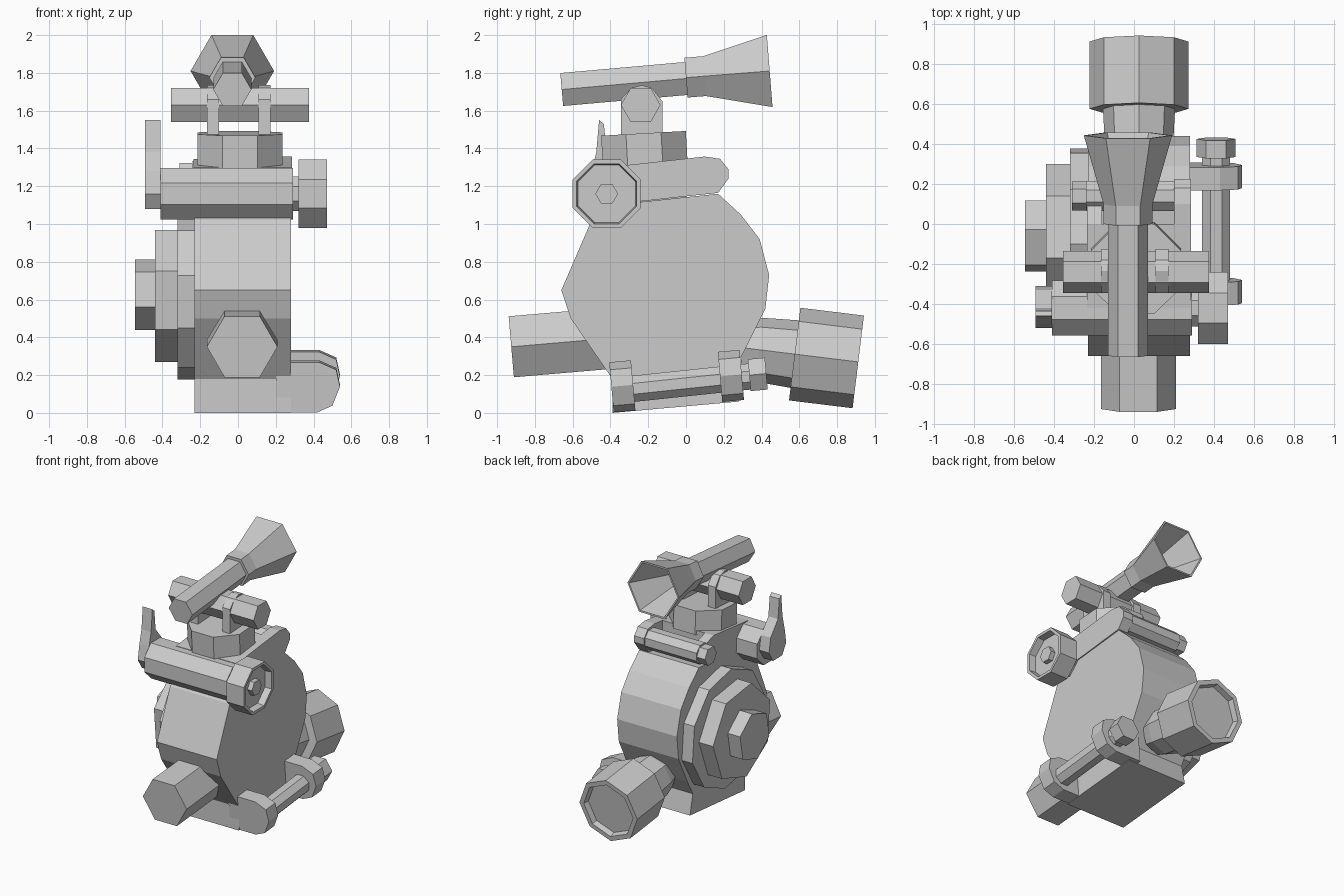
import bpy, bmesh, math
from mathutils import Vector

if "Cube" in bpy.data.objects:
    bpy.data.objects.remove(bpy.data.objects["Cube"])

GREY = (0.6, 0.6, 0.6, 1)
mat = bpy.data.materials.new("plain grey")
mat.use_nodes = True
mat.diffuse_color = GREY
mat.node_tree.nodes["Principled BSDF"].inputs["Base Color"].default_value = GREY


def finish(name, bm):
    bmesh.ops.recalc_face_normals(bm, faces=bm.faces)
    mesh = bpy.data.meshes.new(name)
    bm.to_mesh(mesh)
    bm.free()
    mesh.materials.append(mat)
    ob = bpy.data.objects.new(name, mesh)
    bpy.context.collection.objects.link(ob)
    return ob


def turned(name, start, end, stations, n, rot=0.0):
    """Faceted turned part: stations are (fraction along axis, radius)."""
    start, end = Vector(start), Vector(end)
    axis = (end - start).normalized()
    side = Vector((0, 1, 0)) if abs(axis.x) > 0.9 else Vector((1, 0, 0))
    up = axis.cross(side).normalized()
    bm = bmesh.new()
    rings = []
    for t, r in stations:
        c = start.lerp(end, t)
        angles = [math.radians(rot) + math.tau * i / n for i in range(n)]
        rings.append([bm.verts.new(c + r * (math.cos(a) * side + math.sin(a) * up))
                      for a in angles])
    for a, b in zip(rings, rings[1:]):
        for i in range(n):
            j = (i + 1) % n
            bm.faces.new((a[i], a[j], b[j], b[i]))
    bm.faces.new(rings[0])
    bm.faces.new(rings[-1])
    return finish(name, bm)


def bar(name, start, end, r, n, rot=0.0):
    return turned(name, start, end, [(0, r), (1, r)], n, rot)


def plate(name, pts, lo, hi, place):
    """Extrude a flat outline from lo to hi; place maps (a, b, depth) to a point."""
    bm = bmesh.new()
    a = [bm.verts.new(place(p, q, lo)) for p, q in pts]
    b = [bm.verts.new(place(p, q, hi)) for p, q in pts]
    bm.faces.new(a)
    bm.faces.new(b)
    for i in range(len(pts)):
        j = (i + 1) % len(pts)
        bm.faces.new((a[i], a[j], b[j], b[i]))
    return finish(name, bm)


def side_on(y, z, x):
    return (x, y, z)


# Main drum and its tilted foot
drum = [(-.39, .18), (-.61, .5), (-.66, .65), (-.5, 1.02), (-.4, 1.1), (.17, 1.16),
        (.29, 1.05), (.39, .92), (.44, .73), (.42, .55), (.31, .33), (.22, .17)]
plate("drum", drum, -.23, .28, side_on)
plate("foot", [(-.39, 0), (-.39, .2), (.24, .24), (.28, .06)], -.23, .28, side_on)

# Stepped discs on the side
for name, x0, x1, r, n, rot in (("disc_large", -.32, -.2, .45, 10, 23),
                                ("disc_middle", -.44, -.3, .36, 7, 5),
                                ("disc_small", -.545, -.42, .19, 6, 20)):
    bar(name, (x0, -.06, .625), (x1, -.06, .625), r, n, rot)

# Front knob and rear nozzle
bar("front_knob", (.022, -.925, .35), (.022, -.4, .395), .187, 6)
turned("rear_nozzle", (.025, .3, .345), (.025, .912, .27),
       [(0, .15), (.14, .17), (.45, .18), (.45, .247), (1, .247), (1, .21), (.93, .2)], 8)

# Cross bar with hollow end cap and bolt
BY, BZ = -.42, 1.16
bar("cross_bar", (-.41, BY, BZ), (.29, BY, BZ), .148, 8, 22.5)
bar("cap_neck", (.28, BY, BZ), (.33, BY, BZ), .1, 8, 22.5)
turned("end_cap", (.32, BY, BZ), (.47, BY, BZ),
       [(0, .195), (1, .195), (1, .172), (.65, .165)], 8, 22.5)
bar("cap_bolt", (.4, BY, BZ), (.455, BY, BZ), .06, 6)
lever = [(-.46, 1.55), (-.435, 1.53), (-.42, 1.38), (-.33, 1.27), (-.31, 1.16),
         (-.36, 1.08), (-.47, 1.08), (-.52, 1.16), (-.5, 1.28), (-.475, 1.38)]
plate("lever", lever, -.492, -.41, side_on)

# Deck behind the bar: two cheeks, floor and hinge barrel
cheek = [(-.42, 1.3), (.1, 1.357), (.18, 1.345), (.225, 1.29), (.225, 1.24),
         (.17, 1.165), (-.42, 1.1)]
plate("deck_cheek_left", cheek, .2, .285, side_on)
plate("deck_floor", [(-.42, 1.3), (0, 1.345), (0, 1.14), (-.42, 1.1)], -.235, .2, side_on)
plate("deck_cheek_right", [(-.42, 1.3), (0, 1.345), (.13, 1.3), (.13, 1.2), (-.42, 1.1)],
      -.235, -.16, side_on)
bar("hinge_barrel", (-.24, .14, 1.26), (.21, .14, 1.26), .08, 8, 22.5)
bar("hinge_bolt", (-.31, .14, 1.26), (-.23, .14, 1.26), .072, 6)

# Turret, brackets and trunnion
bar("turret", (.01, -.215, 1.3), (.01, -.225, 1.48), .243, 8, 22.5)
arch = [(-.345, 1.42), (-.345, 1.66), (-.29, 1.72), (-.235, 1.735), (-.18, 1.72),
        (-.125, 1.65), (-.125, 1.42)]
for side, x in (("right", -.165), ("left", .108)):
    plate("bracket_" + side, arch, x, x + .065, side_on)
bar("trunnion", (-.355, -.24, 1.63), (.375, -.24, 1.63), .105, 6)

# Sight tube with flared, open horn
AX = -.03
bar("sight_tube", (AX, -.658, 1.712), (AX, .02, 1.772), .101, 6)
turned("horn", (AX, 0, 1.775), (AX, .443, 1.81),
       [(0, .122), (.22, .122), (1, .221), (1, .207), (.25, .08)], 6)

# Lower side rod with two lugs and an end bolt
lug = [(.2, -.135), (.42, -.135), (.5, -.1), (.54, 0), (.52, .09), (.43, .13), (.2, .13)]
for name, y, z in (("lug_front", -.395, .138), ("lug_back", .18, .193)):
    plate(name, lug, 0, .115,
          lambda a, b, d, y=y, z=z: (a, y + d - .09 * b, z + b + .09 * d))
RX = .41
bar("side_rod", (RX, -.35, .12), (RX, .36, .195), .075, 8, 22.5)
bar("rod_bolt", (RX, .335, .2), (RX, .425, .208), .098, 6)
